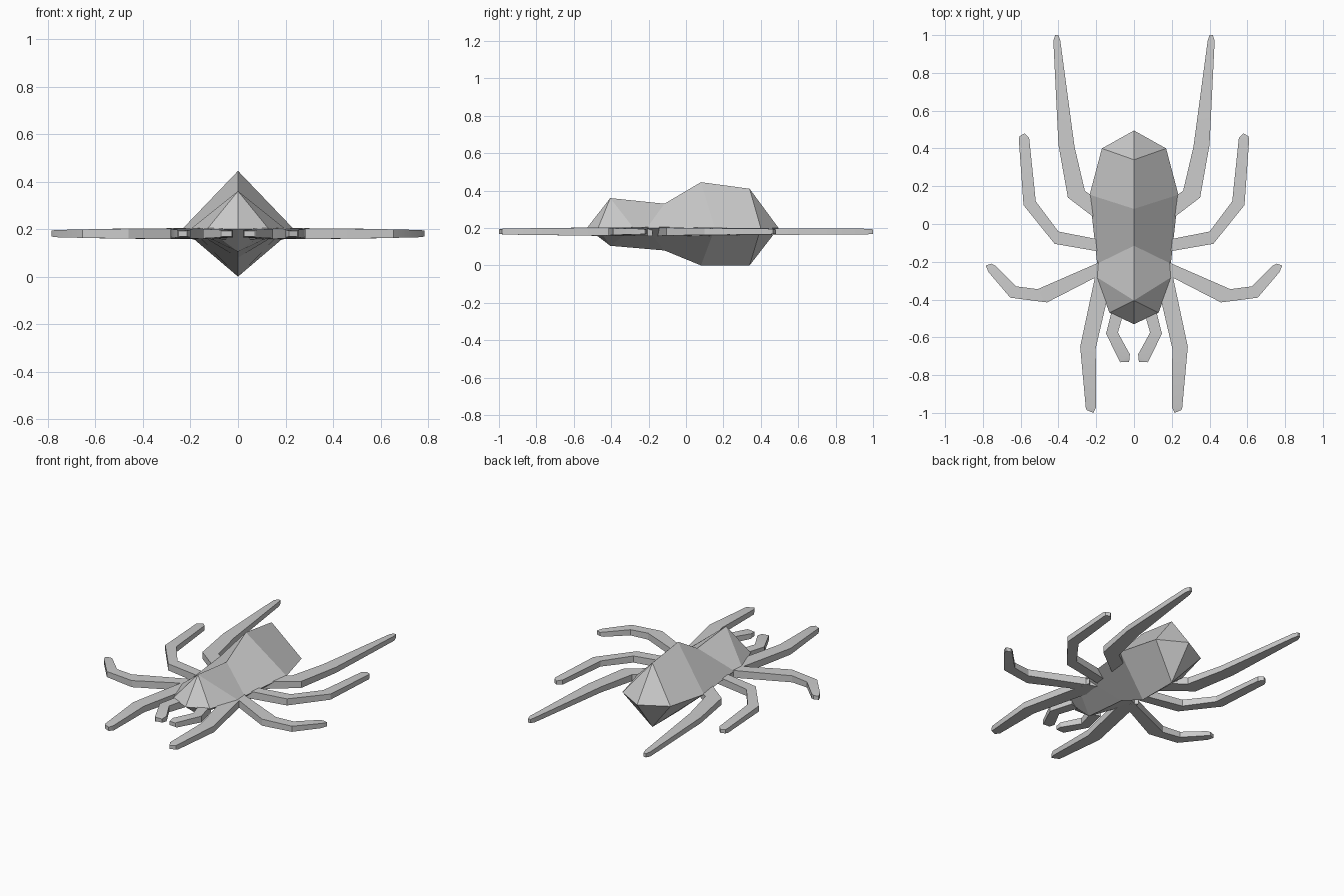
import bpy, bmesh
from math import radians

if "Cube" in bpy.data.objects:
    bpy.data.objects.remove(bpy.data.objects["Cube"])


def make_half(name, rings, closed):
    """Loft one side through rings of points, then mirror it across x = 0."""
    bm = bmesh.new()
    rows = [[bm.verts.new(p) for p in ring] for ring in rings]
    n = len(rows[0])
    for a, b in zip(rows, rows[1:]):
        for i in range(n if closed else n - 1):
            j = (i + 1) % n
            bm.faces.new((a[i], a[j], b[j], b[i]))
    if closed:
        bm.faces.new(rows[0])
        bm.faces.new(rows[-1])
    bmesh.ops.remove_doubles(bm, verts=bm.verts, dist=0.001)
    bmesh.ops.recalc_face_normals(bm, faces=bm.faces)
    # open half shells: make sure normals point away from the body axis
    if not closed and sum(f.normal.x * f.calc_area() for f in bm.faces) < 0:
        bmesh.ops.reverse_faces(bm, faces=bm.faces)
    mesh = bpy.data.meshes.new(name)
    bm.to_mesh(mesh)
    bm.free()
    ob = bpy.data.objects.new(name, mesh)
    bpy.context.collection.objects.link(ob)
    mod = ob.modifiers.new("mirror", 'MIRROR')
    mod.use_clip = not closed
    mod.use_mirror_merge = not closed
    return ob


# Body: diamond sections (ridge y, top z, bottom z, side x, side y)
sections = [
    (-0.53, 0.20, 0.20, 0.00, -0.53),
    (-0.405, 0.36, 0.105, 0.13, -0.47),
    (-0.405, 0.36, 0.105, 0.20, -0.28),
    (-0.115, 0.33, 0.08, 0.195, -0.21),
    (0.08, 0.445, 0.00, 0.235, 0.155),
    (0.34, 0.41, 0.00, 0.17, 0.40),
    (0.495, 0.20, 0.20, 0.00, 0.495),
]
make_half("body", [[(0, y, t), (sx, sy, 0.20), (0, y, b)]
                   for y, t, b, sx, sy in sections], False)

# Legs and feelers: pairs of outline points, root to tip (ax, ay, bx, by)
limbs = {
    "rear_legs": [(0.14, -0.02, 0.11, 0.07), (0.35, 0.14, 0.26, 0.175),
                  (0.40, 0.42, 0.315, 0.41), (0.427, 0.97, 0.39, 0.97),
                  (0.417, 1.0, 0.40, 1.0)],
    "middle_rear_legs": [(0.12, -0.157, 0.12, -0.095), (0.42, -0.105, 0.40, -0.04),
                         (0.585, 0.10, 0.52, 0.12), (0.61, 0.45, 0.555, 0.455),
                         (0.605, 0.465, 0.58, 0.48)],
    "middle_front_legs": [(0.12, -0.24, 0.12, -0.175), (0.46, -0.415, 0.51, -0.345),
                          (0.655, -0.39, 0.625, -0.33), (0.77, -0.255, 0.735, -0.22),
                          (0.785, -0.22, 0.755, -0.21)],
    "front_legs": [(0.185, -0.18, 0.11, -0.26), (0.285, -0.65, 0.203, -0.66),
                   (0.255, -0.975, 0.20, -0.97), (0.25, -0.985, 0.215, -1.0)],
    "feelers": [(0.11, -0.43, 0.05, -0.45), (0.148, -0.58, 0.085, -0.575),
                (0.075, -0.73, 0.022, -0.69), (0.072, -0.732, 0.026, -0.73)],
}
for name, pairs in limbs.items():
    rings = []
    last = len(pairs) - 1
    for i, (ax, ay, bx, by) in enumerate(pairs):
        # flat strips, thinning towards the tip
        h = 0.024 - 0.012 * i / last
        lo, hi = 0.181 - h, 0.181 + h
        rings.append([(ax, ay, lo), (ax, ay, hi), (bx, by, hi), (bx, by, lo)])
    ob = make_half(name, rings, True)
    bpy.ops.object.select_all(action='DESELECT')
    ob.select_set(True)
    bpy.context.view_layer.objects.active = ob
    bpy.ops.object.shade_smooth_by_angle(angle=radians(30))
